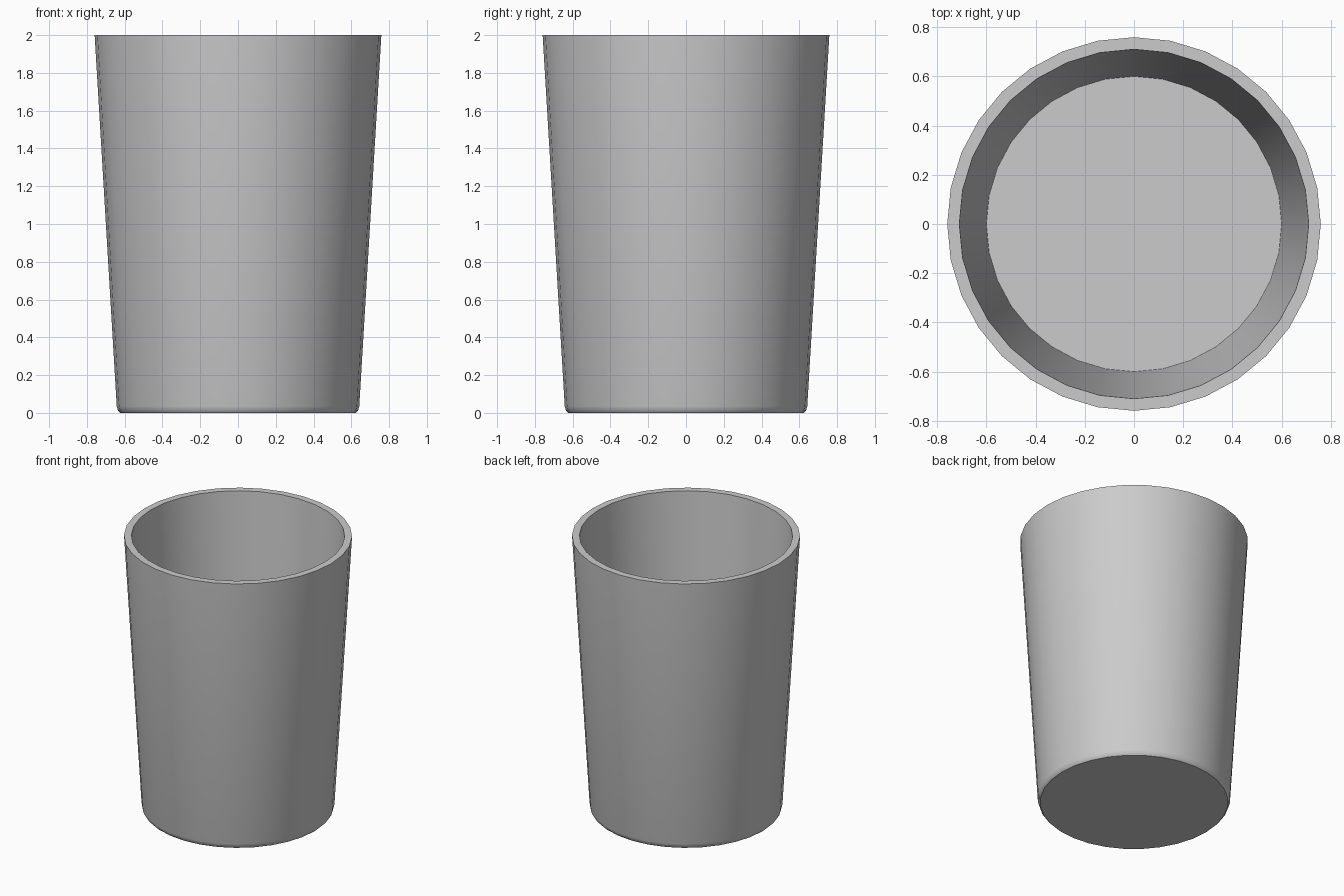
import bpy, bmesh
from math import radians
from mathutils import Matrix

if "Cube" in bpy.data.objects:
    bpy.data.objects.remove(bpy.data.objects["Cube"])

SIDES = 32
# (radius, height) from base, up the outside, over the rim, down to the inner floor
PROFILE = [(0.625, 0), (0.635, 0.01), (0.642, 0.035), (0.759, 2), (0.71, 2), (0.60, 0.08)]

bm = bmesh.new()
# Stack one ring of vertices per profile point
rings = []
for radius, z in PROFILE:
    ring = bmesh.ops.create_circle(bm, segments=SIDES, radius=radius,
                                   matrix=Matrix.Translation((0, 0, z)))
    rings.append(ring["verts"])

# Walls and rim
for low, high in zip(rings, rings[1:]):
    for i in range(SIDES):
        j = (i + 1) % SIDES
        bm.faces.new((low[i], low[j], high[j], high[i]))

# Base and inner floor
bm.faces.new(rings[0])
bm.faces.new(rings[-1])
bmesh.ops.recalc_face_normals(bm, faces=bm.faces)

mesh = bpy.data.meshes.new("cup")
bm.to_mesh(mesh)
bm.free()
cup = bpy.data.objects.new("cup", mesh)
bpy.context.collection.objects.link(cup)

# Smooth walls, crisp rim and base
bpy.context.view_layer.objects.active = cup
cup.select_set(True)
bpy.ops.object.shade_smooth_by_angle(angle=radians(35))
